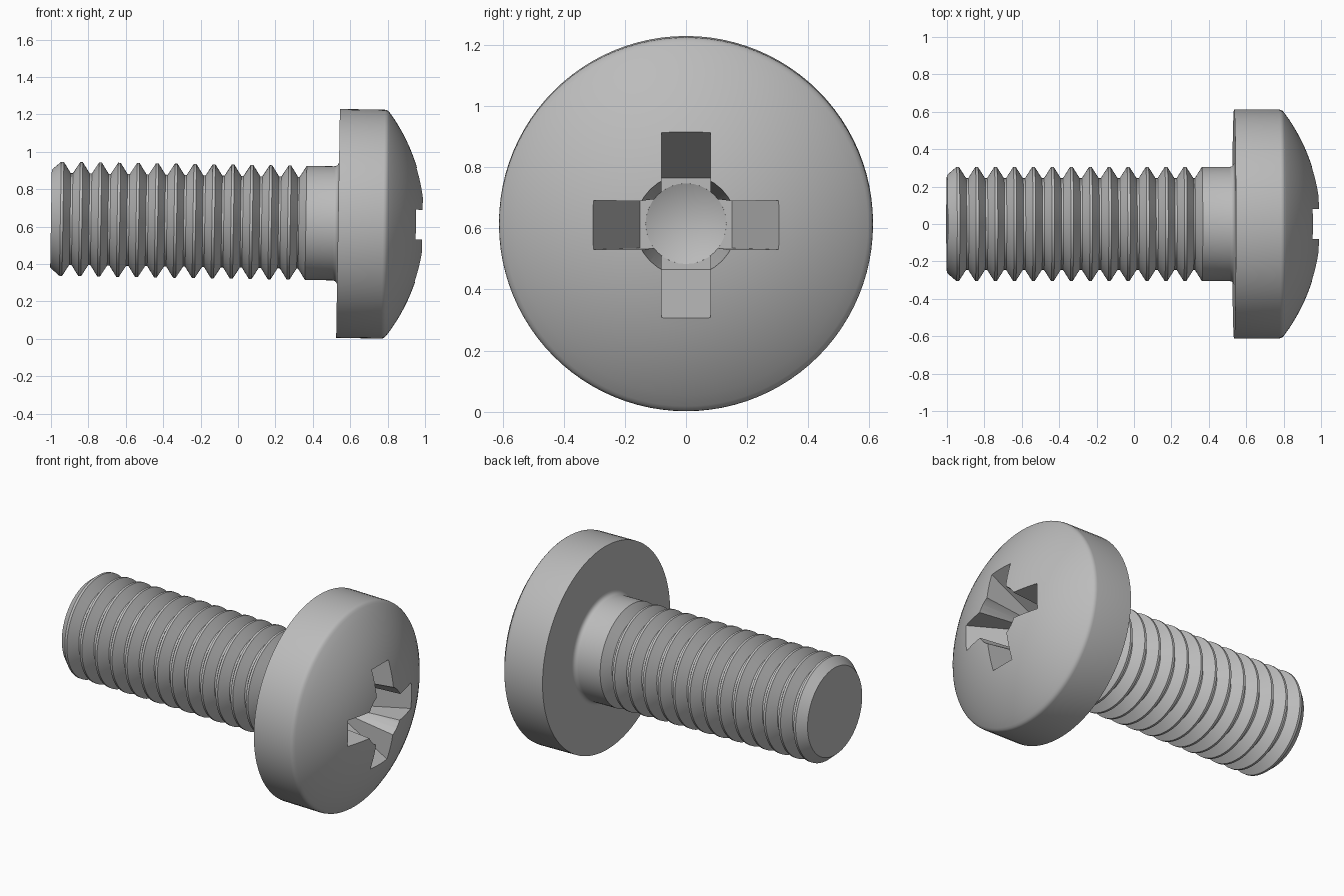
import bpy, bmesh, math
from mathutils import Matrix, Vector

cube = bpy.data.objects.get("Cube")
if cube:
    bpy.data.objects.remove(cube)

steel = bpy.data.materials.new("grey steel")
steel.use_nodes = True
GREY = (0.5, 0.5, 0.5, 1)
steel.diffuse_color = GREY
steel.node_tree.nodes["Principled BSDF"].inputs["Base Color"].default_value = GREY

# The screw axis leans slightly: the tip sits a little higher than the head
PLACE = Matrix.Translation((0, 0, 0.626)) @ Matrix.Rotation(0.0164, 4, 'Y')


def finish(name, bm):
    bmesh.ops.remove_doubles(bm, verts=bm.verts, dist=1e-5)
    bmesh.ops.recalc_face_normals(bm, faces=bm.faces)
    mesh = bpy.data.meshes.new(name)
    bm.to_mesh(mesh)
    bm.free()
    mesh.materials.append(steel)
    obj = bpy.data.objects.new(name, mesh)
    bpy.context.collection.objects.link(obj)
    obj.matrix_world = PLACE
    return obj


def lathe(name, profile, steps=96):
    """Revolve (x, radius) points about the x axis."""
    bm = bmesh.new()
    verts = [bm.verts.new((x, 0, r)) for x, r in profile]
    edges = [bm.edges.new(pair) for pair in zip(verts, verts[1:])]
    bmesh.ops.spin(bm, geom=verts + edges, cent=(0, 0, 0), axis=(1, 0, 0),
                   angle=math.tau, steps=steps, use_merge=True)
    return finish(name, bm)


def smooth(obj):
    bpy.ops.object.select_all(action='DESELECT')
    obj.select_set(True)
    bpy.context.view_layer.objects.active = obj
    bpy.ops.object.shade_smooth_by_angle(angle=math.radians(28))


# Threaded shank: ring ridges, plain neck and a small fillet under the head
ROOT, CREST, PITCH = 0.245, 0.305, 0.1013
profile = [(-1, 0), (-1, 0.262)]
for i in range(13):
    c = -0.943 + i * PITCH
    if i:
        profile.append((c - 0.045, ROOT))
    profile += [(c - 0.007, CREST), (c + 0.007, CREST), (c + 0.045, ROOT)]
profile += [(0.325, ROOT), (0.363, CREST), (0.51, CREST)]
for k in range(1, 6):
    a = k / 5 * math.pi / 2
    profile.append((0.51 + 0.025 * math.sin(a), CREST + 0.025 * (1 - math.cos(a))))
profile += [(0.58, 0.33), (0.58, 0)]
shank = lathe("threaded_shank", profile)

# Domed pan head with a softened rim
profile = [(0.535, 0), (0.535, 0.612), (0.775, 0.612),
           (0.786, 0.610), (0.795, 0.604), (0.803, 0.595)]
for k in range(1, 17):
    r = 0.595 * (1 - k / 16)
    profile.append((math.sqrt(1 - r * r), r))
head = lathe("pan_head", profile)

# Cross recess cutters: two tapered slots and a central pointed socket
FLOOR, SURFACE, ABOVE = 0.67, 0.953, 1.1
reach = 0.15 + 0.155 * (ABOVE - FLOOR) / (SURFACE - FLOOR)
cutters = []
for i, name in enumerate(("slot_cutter_across", "slot_cutter_upright")):
    bm = bmesh.new()
    face = bm.faces.new([bm.verts.new((x, y, -0.08)) for x, y in
                         ((FLOOR, -0.15), (FLOOR, 0.15), (ABOVE, reach), (ABOVE, -reach))])
    grown = bmesh.ops.extrude_face_region(bm, geom=[face])["geom"]
    bmesh.ops.translate(bm, vec=Vector((0, 0, 0.16)),
                        verts=[g for g in grown if isinstance(g, bmesh.types.BMVert)])
    bm.transform(Matrix.Rotation(i * math.pi / 2, 4, 'X'))
    cutters.append(finish(name, bm))
cutters.append(lathe("socket_cutter", [(0.61, 0), (FLOOR - 0.001, 0.132),
                                       (ABOVE, 0.178), (ABOVE, 0)], 32))

for cutter in cutters:
    cutter.hide_render = True
    cutter.hide_viewport = True
    mod = head.modifiers.new(cutter.name, 'BOOLEAN')
    mod.operation = 'DIFFERENCE'
    mod.solver = 'EXACT'
    mod.object = cutter

# Bake the recess into the head, then drop the cutters
bpy.context.view_layer.update()
baked = bpy.data.meshes.new_from_object(
    head.evaluated_get(bpy.context.evaluated_depsgraph_get()))
head.modifiers.clear()
head.data = baked
for cutter in cutters:
    bpy.data.objects.remove(cutter)

smooth(shank)
smooth(head)
